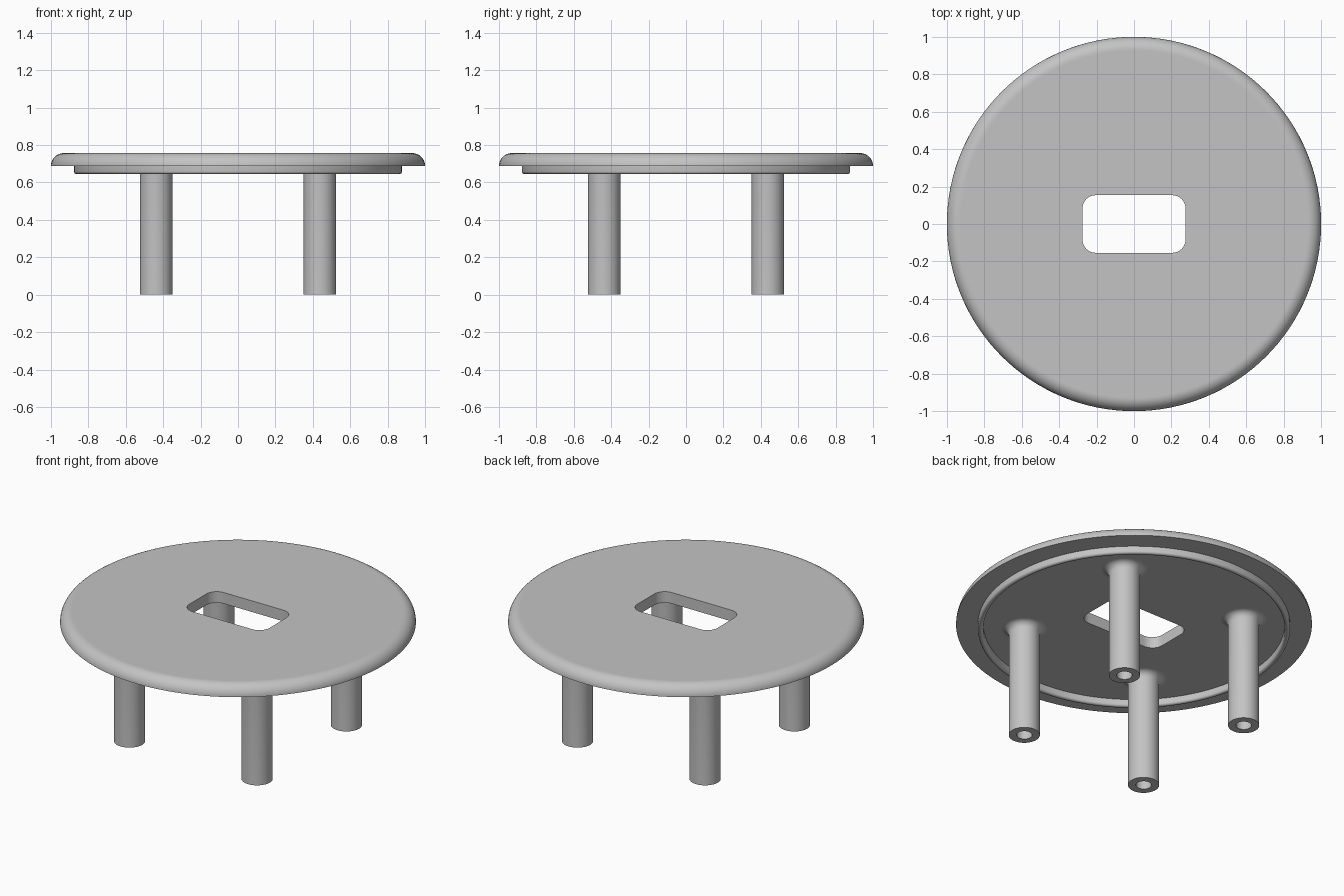
import bpy
import bmesh
from math import sin, cos, pi, radians

cube = bpy.data.objects.get("Cube")
if cube:
    bpy.data.objects.remove(cube, do_unlink=True)

TOP, UNDER, LIP = 0.757, 0.688, 0.645   # plate top, plate underside, lip bottom

grey = bpy.data.materials.new("plain_grey")
grey.use_nodes = True
grey.diffuse_color = (0.55, 0.55, 0.55, 1)
grey.node_tree.nodes["Principled BSDF"].inputs["Base Color"].default_value = (0.55, 0.55, 0.55, 1)


def arc(cx, cz, r, start, end, steps):
    """Points on a circular arc, angles in degrees."""
    angles = [radians(start + (end - start) * i / steps) for i in range(steps + 1)]
    return [(cx + r * cos(a), cz + r * sin(a)) for a in angles]


def finish(name, bm):
    bmesh.ops.recalc_face_normals(bm, faces=bm.faces)
    mesh = bpy.data.meshes.new(name)
    bm.to_mesh(mesh)
    bm.free()
    mesh.materials.append(grey)
    obj = bpy.data.objects.new(name, mesh)
    bpy.context.collection.objects.link(obj)
    return obj


def lathe(name, profile, segments, location=(0, 0, 0)):
    """Spin a (radius, height) profile that starts and ends on the axis."""
    bm = bmesh.new()
    verts = [bm.verts.new((r, 0, z)) for r, z in profile]
    edges = [bm.edges.new(pair) for pair in zip(verts, verts[1:])]
    bmesh.ops.spin(bm, geom=verts + edges, cent=(0, 0, 0), axis=(0, 0, 1),
                   angle=2 * pi, steps=segments)
    bmesh.ops.remove_doubles(bm, verts=bm.verts, dist=0.0002)
    obj = finish(name, bm)
    obj.location = location
    return obj


def select_only(obj):
    bpy.ops.object.select_all(action='DESELECT')
    obj.select_set(True)
    bpy.context.view_layer.objects.active = obj


def smooth(obj):
    select_only(obj)
    bpy.ops.object.shade_smooth_by_angle(angle=radians(30))


# Round top with a quarter-round edge and a thin rounded lip underneath
edge = TOP - UNDER
lip_out, lip_in, lip_r = 0.877, 0.847, 0.014
profile = [(0, TOP), (0.925, TOP)]
profile += arc(1 - edge, UNDER, edge, 90, 0, 12)
profile += [(lip_out, UNDER)]
profile += arc(lip_out - lip_r, LIP + lip_r, lip_r, 0, -90, 5)
profile += arc(lip_in + lip_r, LIP + lip_r, lip_r, -90, -180, 5)
profile += [(lip_in, UNDER), (0, UNDER)]
table_top = lathe("table_top", profile, 128)

# Rounded rectangular slot cut through the middle
half_x, half_y, corner = 0.275, 0.154, 0.07
outline = []
for sx, sy, start in ((1, 1, 0), (-1, 1, 90), (-1, -1, 180), (1, -1, 270)):
    outline += arc(sx * (half_x - corner), sy * (half_y - corner),
                   corner, start, start + 90, 8)
bm = bmesh.new()
face = bm.faces.new([bm.verts.new((x, y, 0.5)) for x, y in outline])
extruded = bmesh.ops.extrude_face_region(bm, geom=[face])["geom"]
bmesh.ops.translate(bm, vec=(0, 0, 0.5),
                    verts=[v for v in extruded if isinstance(v, bmesh.types.BMVert)])
cutter = finish("slot_cutter", bm)
cutter.hide_render = True

cut = table_top.modifiers.new("slot", 'BOOLEAN')
cut.operation = 'DIFFERENCE'
cut.solver = 'EXACT'
cut.object = cutter
select_only(table_top)
bpy.ops.object.modifier_apply(modifier=cut.name)
bpy.data.objects.remove(cutter, do_unlink=True)
smooth(table_top)

# Four round legs with a bored foot and a fillet where they meet the top
leg_r, bore_r, bore_depth, fillet = 0.0875, 0.044, 0.4, 0.042
leg = [(0, bore_depth), (bore_r, bore_depth), (bore_r, 0), (leg_r, 0)]
leg += arc(leg_r + fillet, UNDER - fillet, fillet, 180, 90, 8)
leg += [(leg_r + fillet, UNDER + 0.01), (0, UNDER + 0.01)]
for side, sx in (("left", 1), ("right", -1)):
    for end, sy in (("front", -1), ("back", 1)):
        smooth(lathe(f"{end}_{side}_leg", leg, 48, (sx * 0.4375, sy * 0.4375, 0)))
